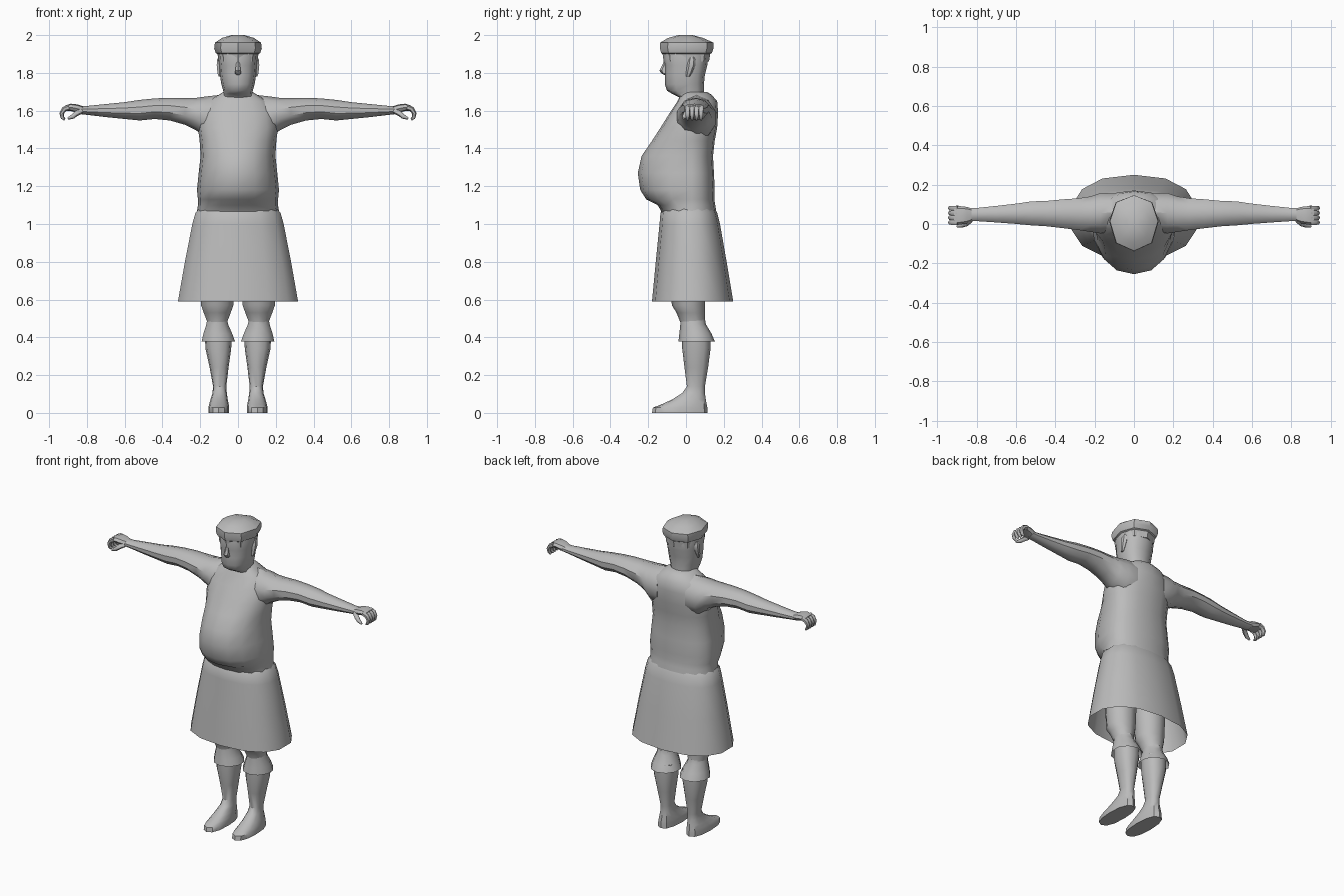
import bpy, bmesh, math
from mathutils import Vector

grey = bpy.data.materials.new("plain grey")
grey.diffuse_color = (0.5, 0.5, 0.5, 1)


def build(name, rings, cap_start=True, cap_end=True, mirror=False, angle=40):
    """Skin a list of equal point rings into one smooth object."""
    bm = bmesh.new()
    loops = [[bm.verts.new(p) for p in ring] for ring in rings]
    n = len(loops[0])
    for a, b in zip(loops, loops[1:]):
        for i in range(n):
            j = (i + 1) % n
            bm.faces.new((a[i], a[j], b[j], b[i]))
    if cap_start:
        bm.faces.new(loops[0][::-1])
    if cap_end:
        bm.faces.new(loops[-1])
    bmesh.ops.recalc_face_normals(bm, faces=bm.faces)
    me = bpy.data.meshes.new(name)
    bm.to_mesh(me)
    bm.free()
    me.materials.append(grey)
    ob = bpy.data.objects.new(name, me)
    bpy.context.collection.objects.link(ob)
    bpy.ops.object.select_all(action='DESELECT')
    ob.select_set(True)
    bpy.context.view_layer.objects.active = ob
    bpy.ops.object.shade_smooth_by_angle(angle=math.radians(angle))
    if mirror:
        ob.modifiers.new("Mirror", 'MIRROR').use_mirror_merge = False
    return ob


def section(t, c, r, lo, hi, n=12, mid=None, p=1.0, along_x=False):
    """Oval ring: c +- r across, lo..hi deep, widest at mid, p < 1 is squarer."""
    mid = (lo + hi) / 2 if mid is None else mid
    pts = []
    for i in range(n):
        a = 2 * math.pi * i / n + math.pi / 2
        ca, sa = math.cos(a), math.sin(a)
        u = c + r * math.copysign(abs(ca) ** p, ca)
        s = math.copysign(abs(sa) ** p, sa)
        v = mid + s * ((hi - mid) if s > 0 else (mid - lo))
        pts.append((t, u, v) if along_x else (u, v, t))
    return pts


def tube(name, path, n=6):
    """Tapered tube through (x, y, z, radius) points, mirrored in x."""
    pts = [Vector(q[:3]) for q in path]
    rings = []
    for i, q in enumerate(path):
        d = (pts[min(i + 1, len(pts) - 1)] - pts[max(i - 1, 0)]).normalized()
        side = d.cross(Vector((0.02, 1, 0.03))).normalized()
        up = d.cross(side)
        rings.append([pts[i] + q[3] * (side * math.cos(k * math.tau / n)
                      + up * math.sin(k * math.tau / n)) for k in range(n)])
    return build(name, rings, mirror=True, angle=60)


# Torso with the big belly: z, half width, front y, back y
torso = [(1.04, .222, -.115, .165), (1.10, .212, -.15, .155), (1.13, .212, -.21, .15),
         (1.18, .217, -.242, .152), (1.27, .208, -.255, .148), (1.36, .198, -.235, .143),
         (1.44, .203, -.18, .152), (1.51, .212, -.135, .165), (1.59, .20, -.085, .17),
         (1.65, .16, -.045, .165), (1.685, .10, -.03, .135), (1.70, .075, -.02, .11)]
build("torso", [section(z, 0, w, f, b, 16, .03, .9) for z, w, f, b in torso])

# Skirt, open underneath
skirt = [(1.085, .205, -.115, .15), (1.06, .23, -.135, .165), (1.0, .247, -.14, .18),
         (.80, .287, -.16, .215), (.59, .325, -.18, .25)]
build("skirt", [section(z, 0, w, f, b, 14, .03, .85) for z, w, f, b in skirt],
      cap_end=False)

# Neck and head
head = [(1.62, .085, -.01, .11), (1.67, .083, -.035, .105), (1.69, .077, -.075, .095),
        (1.705, .078, -.1, .095), (1.74, .088, -.112, .095), (1.79, .096, -.112, .10),
        (1.84, .10, -.113, .113), (1.88, .104, -.12, .117), (1.93, .10, -.11, .115)]
build("head", [section(z, 0, w, f, b, 12, .015, .85) for z, w, f, b in head])

# Nose: a narrow wedge
nose = [(1.79, .008, -.115, -.1), (1.797, .02, -.13, -.09), (1.812, .017, -.141, -.09),
        (1.84, .012, -.126, -.09), (1.865, .009, -.116, -.09)]
build("nose", [section(z, 0, w, f, b, 6) for z, w, f, b in nose])

# Ears
ear = [(1.78, .006, .0, .02), (1.80, .012, .0, .032), (1.84, .017, .005, .05),
       (1.87, .015, .01, .052), (1.885, .006, .02, .04)]
build("ears", [section(z, .098, w, f, b, 6) for z, w, f, b in ear], mirror=True)

# Flat cap: band, overhanging crown, shallow top
cap = [(1.86, .104, -.118, .122), (1.90, .108, -.124, .128), (1.905, .118, -.132, .137),
       (1.93, .126, -.138, .146), (1.96, .122, -.137, .146), (1.985, .085, -.095, .09),
       (2.0, .035, -.04, .035)]
build("cap", [section(z, 0, w, f, b, 8, .015, .9) for z, w, f, b in cap])

# Arms: x, centre y, half depth, bottom z, top z
arm = [(.10, .06, .10, 1.44, 1.683), (.17, .055, .108, 1.45, 1.675),
       (.22, .05, .095, 1.495, 1.668), (.28, .05, .085, 1.525, 1.667),
       (.36, .052, .077, 1.548, 1.668), (.44, .053, .068, 1.556, 1.665),
       (.52, .054, .064, 1.548, 1.657), (.60, .052, .054, 1.556, 1.645),
       (.70, .05, .044, 1.566, 1.635), (.80, .048, .035, 1.578, 1.625),
       (.845, .047, .035, 1.583, 1.625)]
build("arms", [section(x, c, r, a, b, 10, along_x=True) for x, c, r, a, b in arm],
      mirror=True)

# Palms
palm = [(.82, .047, .03, 1.583, 1.623), (.85, .045, .042, 1.588, 1.633),
        (.885, .044, .047, 1.598, 1.637), (.915, .044, .046, 1.598, 1.627)]
build("palms", [section(x, c, r, a, b, 8, p=.8, along_x=True) for x, c, r, a, b in palm],
      mirror=True)

# Curled fingers and thumbs
for i in range(4):
    y = .008 + i * .024
    tube("finger_%d" % (i + 1), [(.895, y, 1.618, .015), (.92, y, 1.608, .014),
         (.934, y, 1.585, .012), (.929, y, 1.563, .010), (.917, y, 1.552, .006)])
tube("thumb", [(.83, .02, 1.598, .014), (.855, .0, 1.585, .014),
               (.876, -.008, 1.568, .012), (.90, -.012, 1.558, .006)])

# Legs: z, centre x, half width, front y, back y
leg = [(1.0, .11, .10, -.08, .11), (.75, .11, .10, -.085, .105), (.57, .11, .09, -.075, .10),
       (.53, .11, .075, -.05, .10), (.48, .11, .055, -.03, .10), (.40, .108, .06, -.02, .11)]
build("legs", [section(z, c, w, f, b, 10) for z, c, w, f, b in leg], mirror=True)

# Flared breeches cuffs
cuff = [(.50, .11, .055, -.03, .10), (.47, .11, .06, -.03, .105),
        (.42, .107, .08, -.035, .135), (.378, .104, .093, -.04, .153)]
build("cuffs", [section(z, c, w, f, b, 10) for z, c, w, f, b in cuff],
      cap_end=False, mirror=True)

# Boots with long pointed feet
boot = [(.42, .104, .072, -.02, .13), (.34, .104, .068, -.02, .13),
        (.24, .10, .05, -.008, .117), (.14, .097, .035, .005, .10),
        (.105, .097, .038, -.02, .10), (.07, .10, .046, -.075, .105),
        (.045, .101, .052, -.13, .11), (.028, .102, .055, -.175, .113),
        (.0, .102, .055, -.18, .114)]
build("boots", [section(z, c, w, f, b, 12, p=.85) for z, c, w, f, b in boot], mirror=True)
